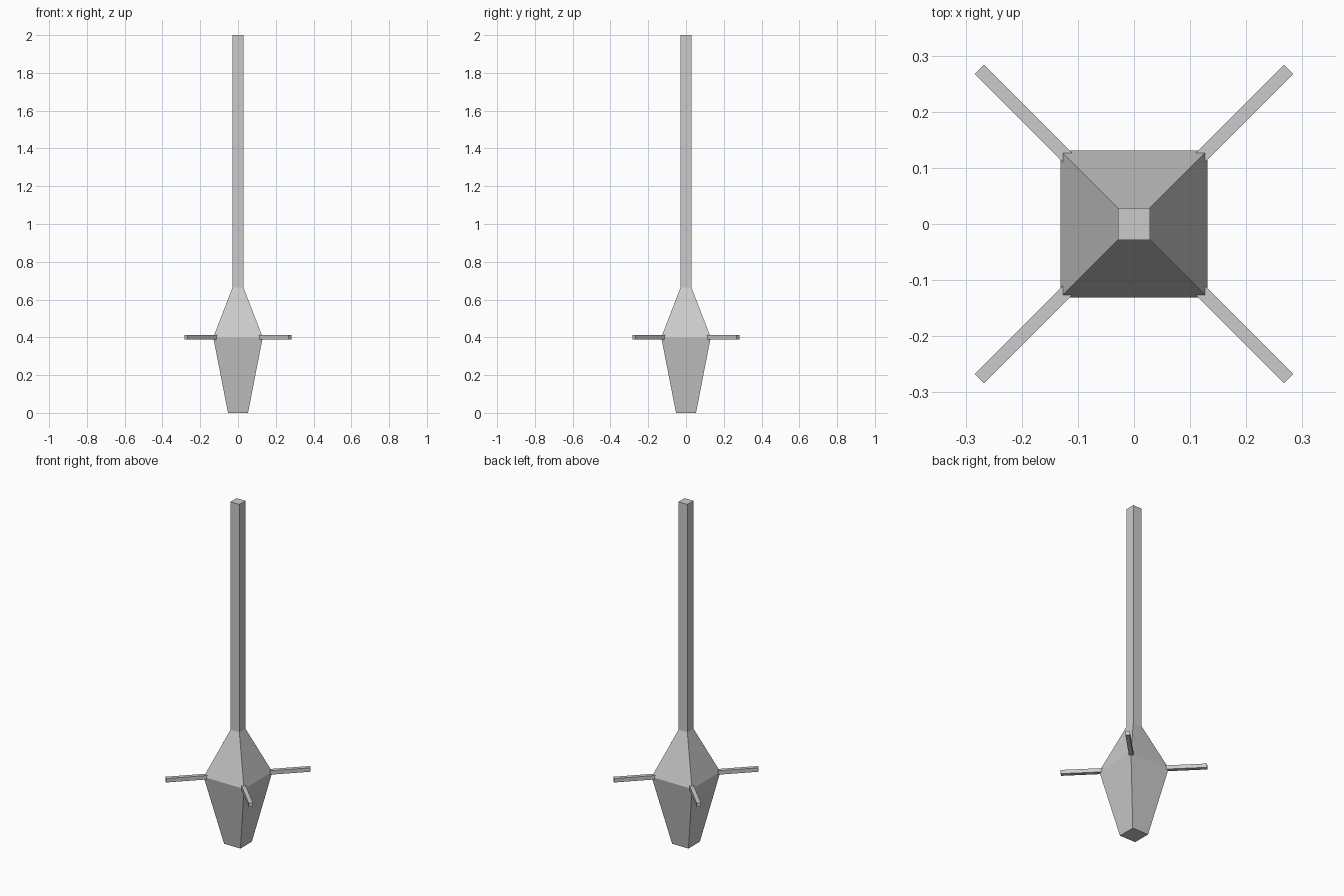
import bpy, bmesh
from math import pi
from mathutils import Matrix

if "Cube" in bpy.data.objects:
    bpy.data.objects.remove(bpy.data.objects["Cube"])


def finish(bm, name):
    bmesh.ops.recalc_face_normals(bm, faces=bm.faces[:])
    mesh = bpy.data.meshes.new(name)
    bm.to_mesh(mesh)
    bm.free()
    obj = bpy.data.objects.new(name, mesh)
    bpy.context.collection.objects.link(obj)
    return obj


def square_loft(name, profile):
    """Stack square sections given as (half width, height)."""
    bm = bmesh.new()
    rings = [[bm.verts.new((sx * h, sy * h, z))
              for sx, sy in ((-1, -1), (1, -1), (1, 1), (-1, 1))]
             for h, z in profile]
    for a, b in zip(rings, rings[1:]):
        for i in range(4):
            j = (i + 1) % 4
            bm.faces.new((a[i], a[j], b[j], b[i]))
    bm.faces.new(rings[0][::-1])
    bm.faces.new(rings[-1])
    return finish(bm, name)


# Tapered base flowing into the tall shaft
square_loft("post_body", [(0.053, 0), (0.131, 0.40), (0.0285, 0.665), (0.0285, 2.0)])

# Four square pegs projecting diagonally from the widest corners
INNER, OUTER, THICK = 0.15, 0.39, 0.023
for k in range(4):
    bm = bmesh.new()
    bmesh.ops.create_cube(bm, size=1, matrix=Matrix.Rotation(pi / 4 + k * pi / 2, 4, 'Z')
                          @ Matrix.Translation(((INNER + OUTER) / 2, 0, 0.401))
                          @ Matrix.Diagonal((OUTER - INNER, THICK, THICK, 1)))
    finish(bm, f"corner_peg_{k + 1}")
